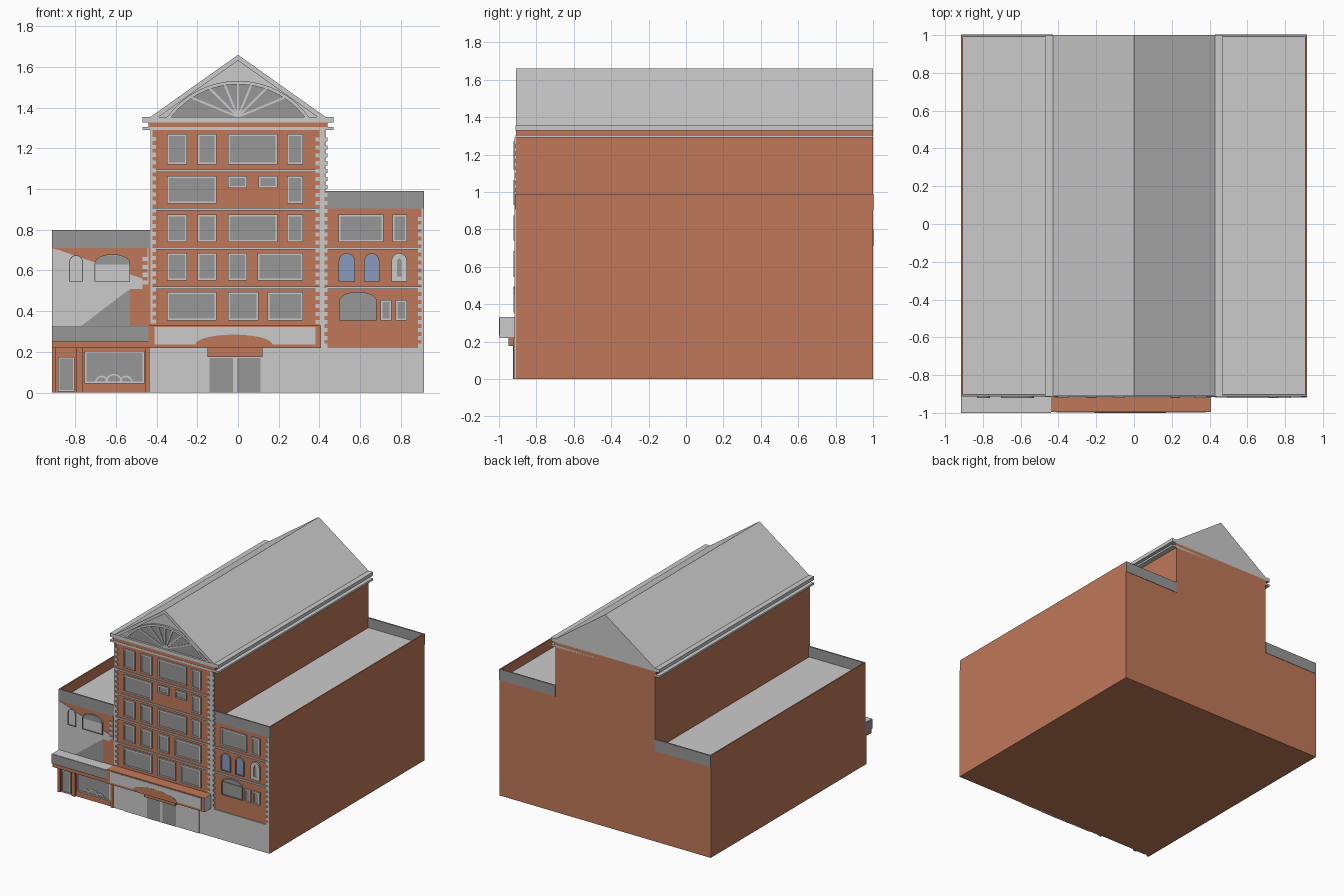
import bpy, bmesh
from math import sin, cos, pi, radians, sqrt, asin

if "Cube" in bpy.data.objects:
    bpy.data.objects.remove(bpy.data.objects["Cube"])


def material(name, r, g, b):
    m = bpy.data.materials.new(name)
    m.diffuse_color = (r, g, b, 1)
    m.use_nodes = True
    m.node_tree.nodes["Principled BSDF"].inputs["Base Color"].default_value = m.diffuse_color
    return m


BRICK = material("brick", 0.53, 0.19, 0.10)
DARK = material("dark_grey", 0.31, 0.31, 0.31)
STONE = material("base_stone", 0.60, 0.60, 0.60)
BLUE = material("blue_glass", 0.25, 0.33, 0.53)
WALL = -0.91  # y of the main facade


def finish(name, bm, mat):
    bmesh.ops.recalc_face_normals(bm, faces=bm.faces)
    me = bpy.data.meshes.new(name)
    bm.to_mesh(me)
    bm.free()
    if mat:
        me.materials.append(mat)
    ob = bpy.data.objects.new(name, me)
    bpy.context.collection.objects.link(ob)
    return ob


def add_prism(bm, pts, y0, y1):
    """Extrude an (x, z) outline along y."""
    a = [bm.verts.new((x, y0, z)) for x, z in pts]
    b = [bm.verts.new((x, y1, z)) for x, z in pts]
    bm.faces.new(a)
    bm.faces.new(b[::-1])
    for i in range(len(pts)):
        j = (i + 1) % len(pts)
        bm.faces.new((a[i], b[i], b[j], a[j]))


def prism(name, pts, y0, y1, mat=None):
    bm = bmesh.new()
    add_prism(bm, pts, y0, y1)
    return finish(name, bm, mat)


def boxes(name, rects, y0, y1, mat=None):
    """Boxes given as front rectangles (x0, x1, z0, z1) sharing one depth."""
    bm = bmesh.new()
    for x0, x1, z0, z1 in rects:
        add_prism(bm, [(x0, z0), (x1, z0), (x1, z1), (x0, z1)], y0, y1)
    return finish(name, bm, mat)


def band(name, outer, inner, y0, y1, mat=None, closed=True):
    """Frame between two matching outlines."""
    bm = bmesh.new()
    n = len(outer)
    for i in range(n if closed else n - 1):
        j = (i + 1) % n
        add_prism(bm, [outer[i], outer[j], inner[j], inner[i]], y0, y1)
    return finish(name, bm, mat)


def outline(x0, x1, z0, z1, rise=0):
    if not rise:
        return [(x0, z0), (x1, z0), (x1, z1), (x0, z1)]
    cx, hw = (x0 + x1) / 2, (x1 - x0) / 2
    return [(x0, z0), (x1, z0)] + [
        (cx + hw * cos(pi * i / 12), z1 - rise + rise * sin(pi * i / 12)) for i in range(13)]


def arc(cx, cz, r, a0, a1, n=24):
    return [(cx + r * cos(a0 + (a1 - a0) * i / n), cz + r * sin(a0 + (a1 - a0) * i / n))
            for i in range(n + 1)]


def window(name, x0, x1, z0, z1, rise=0, glass=DARK, frame=None, t=0.01):
    prism(name + "_glass", outline(x0, x1, z0, z1, rise), WALL - 0.005, WALL + 0.005, glass)
    band(name + "_frame", outline(x0, x1, z0, z1, rise),
         outline(x0 + t, x1 - t, z0 + t, z1 - t, max(rise - t / 2, 0)), WALL - 0.012, WALL, frame)


# Main masses
boxes("tower_body", [(-0.43, 0.43, 0, 1.33)], WALL, 1, BRICK)
boxes("left_wing_body", [(-0.915, -0.43, 0, 0.715)], WALL, 1, BRICK)
boxes("right_wing_body", [(0.43, 0.915, 0, 0.91)], WALL, 1, BRICK)

# Wing roof decks and parapets
for side, outer, inner, deck, top in (("left", -0.915, -0.43, 0.715, 0.80),
                                      ("right", 0.915, 0.43, 0.91, 0.99)):
    s = 1 if outer > 0 else -1
    lo, hi = sorted((outer, inner))
    boxes(side + "_roof_deck", [(lo + 0.008, hi - 0.008, deck - 0.01, deck + 0.004)], -0.90, 0.99)
    edge = sorted((outer, outer - s * 0.01))
    boxes(side + "_side_parapet", [(edge[0], edge[1], deck, top)], WALL, 1, BRICK)
    for end, y in (("front", WALL - 0.003), ("back", 0.991)):
        boxes(f"{side}_{end}_parapet", [(lo, hi, deck - 0.005, top - 0.005)], y, y + 0.012, DARK)
        boxes(f"{side}_{end}_coping", [(lo, hi, top - 0.005, top)], y, y + 0.012, DARK)

# Tower cornices and pitched roof
boxes("lower_cornice", [(-0.47, 0.47, 1.29, 1.305)], WALL - 0.002, 1)
boxes("cornice_neck", [(-0.44, 0.44, 1.305, 1.328)], WALL, 1, BRICK)
boxes("upper_cornice", [(-0.47, 0.47, 1.328, 1.355)], WALL - 0.002, 1)
prism("roof", [(-0.43, 1.355), (0.43, 1.355), (0, 1.66)], -0.89, 1)
band("gable_rake", [(-0.43, 1.355), (0, 1.66), (0.43, 1.355)],
     [(-0.39, 1.355), (0, 1.632), (0.39, 1.355)], WALL, -0.88, closed=False)

# Fan window in the gable
CZ, R, BASE = 1.10, 0.42, 1.355
a0 = asin((BASE - CZ) / R)
prism("fan_glass", arc(0, CZ, R, a0, pi - a0), -0.896, -0.885, DARK)
a1 = asin((BASE - CZ) / (R + 0.012))
band("fan_arch", arc(0, CZ, R + 0.012, a1, pi - a1), arc(0, CZ, R - 0.005, a0, pi - a0),
     -0.906, -0.885, closed=False)
bm = bmesh.new()
for k in range(1, 8):
    a, h, w = k * pi / 8, BASE - CZ, 0.005
    t = -h * sin(a) + sqrt(h * h * sin(a) ** 2 - h * h + R * R)
    px, pz = -sin(a) * w, cos(a) * w
    ex, ez = t * cos(a), BASE + t * sin(a)
    add_prism(bm, [(-px, BASE - pz), (ex - px, ez - pz), (ex + px, ez + pz), (px, BASE + pz)],
              -0.902, -0.89)
finish("fan_glazing_bars", bm, None)

# String courses and quoins
boxes("tower_string_courses", [(-0.42, 0.41, z - 0.006, z + 0.006)
                               for z in (0.515, 0.71, 0.90, 1.09)], WALL - 0.008, WALL)
boxes("right_string_courses", [(0.43, 0.915, z - 0.006, z + 0.006)
                               for z in (0.515, 0.71)], WALL - 0.008, WALL)


def quoins(name, x0, x1, reach0, reach1, z0, z1):
    n = int((z1 - z0) / 0.039)
    rects = [(x0, x1, z0, z1)]
    rects += [(reach0, reach1, z0 + i * 0.039, z0 + i * 0.039 + 0.02) for i in range(n)]
    boxes(name, rects, WALL - 0.007, WALL)


quoins("tower_left_quoins", -0.43, -0.42, -0.43, -0.402, 0.34, 1.29)
quoins("tower_right_quoins", 0.40, 0.425, 0.38, 0.44, 0.22, 1.29)
quoins("right_wing_quoins", 0.903, 0.915, 0.885, 0.915, 0.22, 0.905)
quoins("left_wing_quoins", -0.445, -0.44, -0.47, -0.44, 0.53, 0.71)

# Tower windows, row by row: (z0, z1, x spans)
A, B, C, D = (-0.35, -0.25), (-0.20, -0.105), (-0.05, 0.195), (0.24, 0.32)
rows = [(1.12, 1.27, (A, B, C, D)),
        (0.93, 1.065, ((-0.35, -0.105), D)),
        (1.005, 1.065, ((-0.05, 0.045), (0.10, 0.195))),
        (0.74, 0.875, (A, B, C, D)),
        (0.55, 0.685, (A, B, (-0.05, 0.045), (0.095, 0.32))),
        (0.355, 0.495, ((-0.35, -0.105), (-0.05, 0.10), (0.145, 0.32)))]
for r, (z0, z1, spans) in enumerate(rows):
    for c, (x0, x1) in enumerate(spans):
        window(f"tower_window_{r}_{c}", x0, x1, z0, z1)

# Right wing windows
window("right_top_wide_window", 0.495, 0.715, 0.74, 0.875)
window("right_top_narrow_window", 0.76, 0.83, 0.74, 0.875)
window("blue_arch_window_a", 0.495, 0.575, 0.545, 0.685, 0.04, BLUE, DARK, 0.006)
window("blue_arch_window_b", 0.62, 0.695, 0.545, 0.685, 0.04, BLUE, DARK, 0.006)
window("slit_arch_window", 0.755, 0.83, 0.545, 0.685, 0.037, DARK, None, 0.026)
window("right_low_arch_window", 0.50, 0.68, 0.355, 0.495, 0.04, DARK, DARK, 0.005)
boxes("right_low_arch_transom", [(0.50, 0.68, 0.455, 0.46)], WALL - 0.01, WALL, DARK)
window("right_low_window_a", 0.70, 0.755, 0.355, 0.455)
window("right_low_window_b", 0.775, 0.83, 0.355, 0.455)

# Left wing upper floor: rendered panel, corner glazing, arched windows
prism("left_render_panel", [(-0.915, 0.32), (-0.78, 0.32), (-0.53, 0.51), (-0.47, 0.51),
                            (-0.47, 0.56), (-0.88, 0.70), (-0.915, 0.71)], WALL - 0.003, WALL)
prism("left_slanted_glass", [(-0.78, 0.32), (-0.53, 0.32), (-0.53, 0.51)], WALL - 0.003, WALL, DARK)
window("left_small_arch_window", -0.83, -0.762, 0.545, 0.675, 0.034, None, DARK, 0.004)
window("left_wide_arch_window", -0.705, -0.53, 0.545, 0.68, 0.045, None, DARK, 0.004)
prism("left_wide_arch_glass", outline(-0.70, -0.535, 0.63, 0.675, 0.04), WALL - 0.008, WALL, DARK)

# Left shopfront and canopy
boxes("left_canopy", [(-0.915, -0.44, 0.25, 0.322)], -1, WALL, DARK)
boxes("left_canopy_top", [(-0.912, -0.44, 0.322, 0.326)], -0.998, WALL)
boxes("left_canopy_soffit", [(-0.915, -0.44, 0.22, 0.25)], -0.99, WALL, BRICK)
boxes("shop_piers", [(-0.915, -0.895, 0, 0.22), (-0.795, -0.765, 0, 0.22), (-0.455, -0.435, 0, 0.22)],
      -0.925, WALL, BRICK)
window("shop_door", -0.885, -0.805, 0.005, 0.175, t=0.007)
window("shop_window", -0.755, -0.46, 0.045, 0.205)
for i, (cx, r) in enumerate(((-0.67, 0.033), (-0.61, 0.042), (-0.55, 0.033))):
    band(f"shop_window_scroll_{i}", arc(cx, 0.05, r, 0, pi, 12), arc(cx, 0.05, r - 0.008, 0, pi, 12),
         WALL - 0.01, WALL, closed=False)

# Stone base and entrance
boxes("stone_base_sides", [(-0.435, -0.34, 0, 0.22), (0.31, 0.915, 0, 0.22)], WALL - 0.006, WALL, STONE)
boxes("stone_base_centre", [(-0.34, 0.31, 0, 0.22)], WALL - 0.012, WALL, STONE)
boxes("entrance_doors", [(-0.14, -0.025, 0, 0.17), (-0.005, 0.11, 0, 0.17)], WALL - 0.015, WALL, DARK)
boxes("entrance_mullion", [(-0.025, -0.005, 0, 0.17)], WALL - 0.016, WALL)
boxes("entrance_lintel", [(-0.15, 0.12, 0.175, 0.22)], -0.95, WALL, BRICK)

# Entrance fascia with a shallow brick arch
boxes("fascia_box", [(-0.44, 0.405, 0.22, 0.33)], -0.996, WALL, BRICK)
boxes("fascia_end", [(0.405, 0.408, 0.22, 0.33)], -0.996, WALL)
boxes("fascia_panel", [(-0.41, 0.38, 0.237, 0.322)], -0.999, -0.99)
prism("fascia_arch", outline(-0.21, 0.17, 0.232, 0.285, 0.05), -1, -0.99, BRICK)
